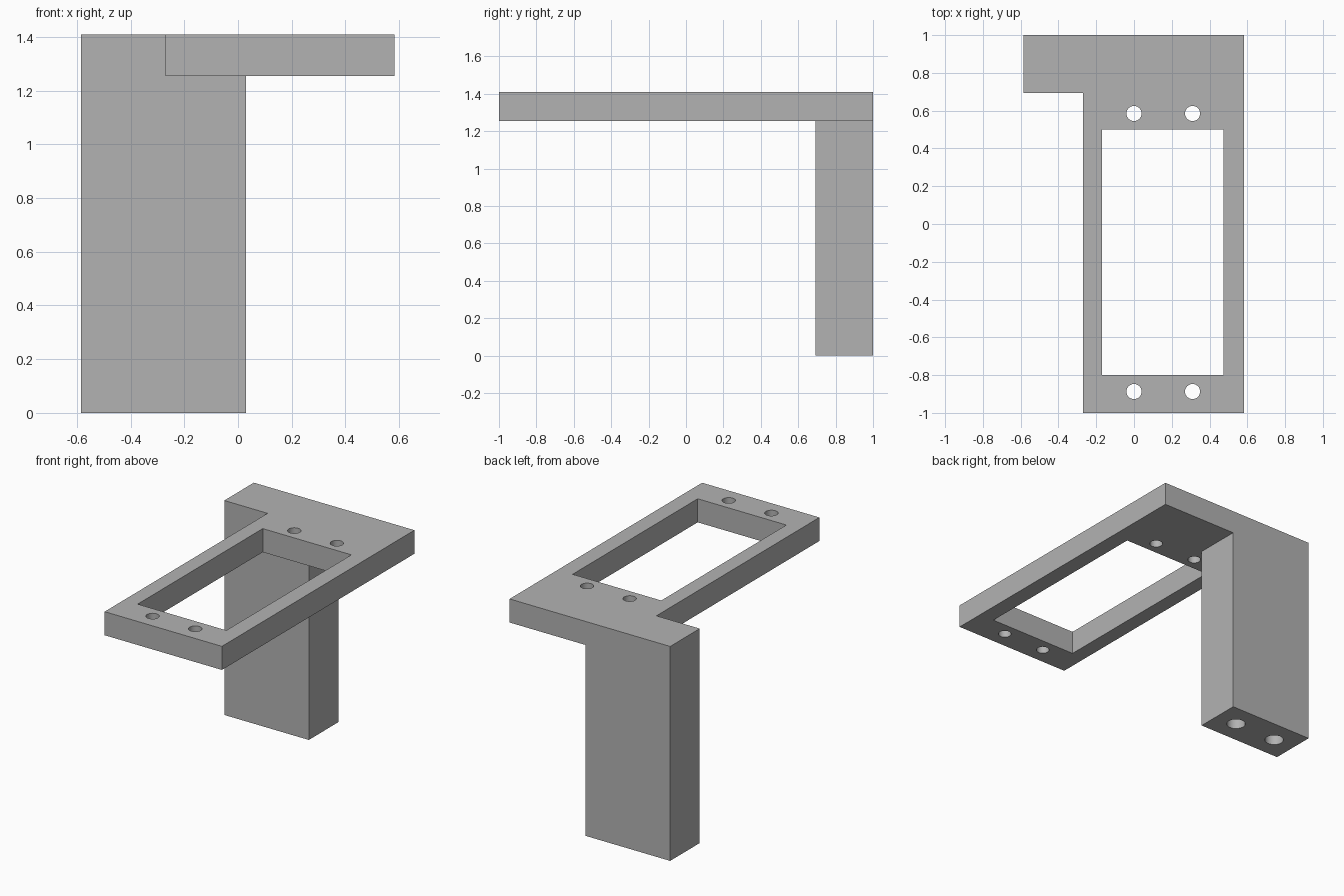
import bpy
import bmesh

cube = bpy.data.objects.get("Cube")
if cube:
    bpy.data.objects.remove(cube, do_unlink=True)

grey = bpy.data.materials.new("plain grey")
grey.use_nodes = True
grey.diffuse_color = (0.45, 0.45, 0.45, 1)
grey.node_tree.nodes["Principled BSDF"].inputs["Base Color"].default_value = (0.45, 0.45, 0.45, 1)

TOP, UNDER = 1.41, 1.255


def prism(name, outline, z0, z1):
    """Extrude a flat outline from z0 up to z1."""
    bm = bmesh.new()
    face = bm.faces.new([bm.verts.new((x, y, z0)) for x, y in outline])
    ext = bmesh.ops.extrude_face_region(bm, geom=[face])
    verts = [v for v in ext["geom"] if isinstance(v, bmesh.types.BMVert)]
    bmesh.ops.translate(bm, verts=verts, vec=(0, 0, z1 - z0))
    bmesh.ops.recalc_face_normals(bm, faces=bm.faces)
    mesh = bpy.data.meshes.new(name)
    bm.to_mesh(mesh)
    bm.free()
    mesh.materials.append(grey)
    obj = bpy.data.objects.new(name, mesh)
    bpy.context.collection.objects.link(obj)
    return obj


def box(name, x0, x1, y0, y1, z0, z1):
    return prism(name, [(x0, y0), (x1, y0), (x1, y1), (x0, y1)], z0, z1)


def drill(name, x, y, radius, z0, z1):
    bpy.ops.mesh.primitive_cylinder_add(vertices=32, radius=radius, depth=z1 - z0,
                                        location=(x, y, (z0 + z1) / 2))
    obj = bpy.context.object
    obj.name = name
    obj.data.materials.append(grey)
    return obj


def combine(target, tool, operation):
    """Apply a boolean and discard the tool."""
    tool.hide_render = True
    mod = target.modifiers.new(operation.lower(), "BOOLEAN")
    mod.operation, mod.solver, mod.object = operation, "EXACT", tool
    bpy.context.view_layer.objects.active = target
    bpy.ops.object.modifier_apply(modifier=mod.name)
    bpy.data.objects.remove(tool, do_unlink=True)


# Mounting plate joined to the upright post
bracket = box("servo_bracket", -0.27, 0.583, -1, 1, UNDER, TOP)
bracket.name = "mounting_bracket"
combine(bracket, box("post", -0.585, 0.03, 0.693, 1, 0, TOP), "UNION")

# Rectangular window
combine(bracket, box("window_cutter", -0.17, 0.475, -0.80, 0.50, 1.1, 1.6), "DIFFERENCE")

# Screw holes through the plate
for x in (0.0, 0.31):
    for y in (-0.887, 0.585):
        combine(bracket, drill("screw_cutter", x, y, 0.04, 1.1, 1.6), "DIFFERENCE")

# Blind holes in the foot of the post
for x in (-0.433, -0.122):
    combine(bracket, drill("foot_cutter", x, 0.846, 0.058, -0.1, 0.4), "DIFFERENCE")

# Smooth hole walls, crisp edges
bpy.ops.object.select_all(action="DESELECT")
bracket.select_set(True)
bpy.context.view_layer.objects.active = bracket
bpy.ops.object.shade_smooth_by_angle(angle=0.5)
